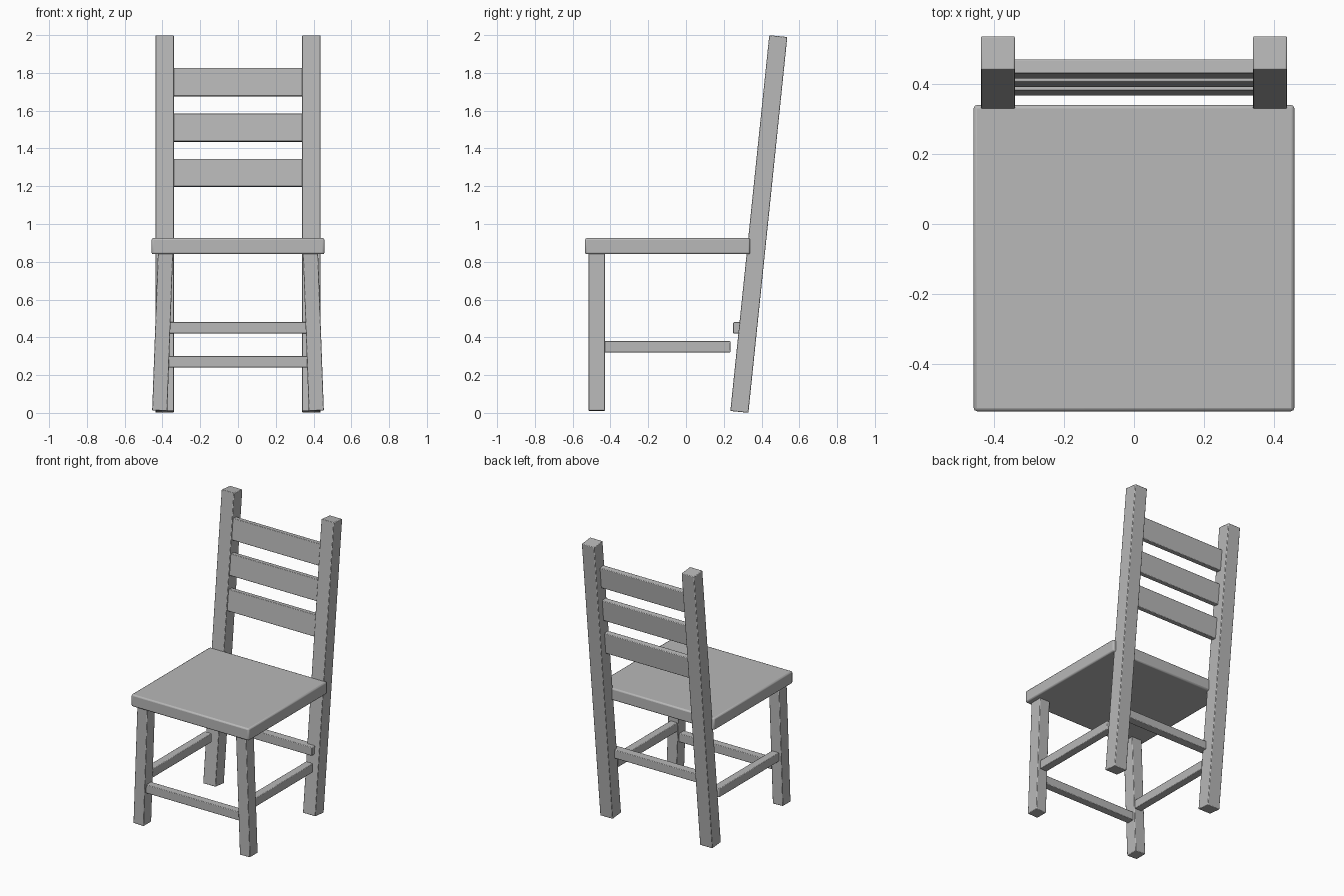
import bpy
import math

if "Cube" in bpy.data.objects:
    bpy.data.objects.remove(bpy.data.objects["Cube"])

wood = bpy.data.materials.new("grey_wood")
wood.diffuse_color = (0.48, 0.48, 0.48, 1.0)
wood.use_nodes = True
wood.node_tree.nodes["Principled BSDF"].inputs["Base Color"].default_value = wood.diffuse_color


def beam(name, centre, size, rot=(0, 0, 0), bevel=0.004):
    """Softly bevelled box."""
    bpy.ops.mesh.primitive_cube_add(size=1, location=centre, rotation=rot)
    ob = bpy.context.object
    ob.name = name
    ob.scale = size
    bpy.ops.object.transform_apply(location=False, rotation=False, scale=True)
    ob.data.materials.append(wood)
    mod = ob.modifiers.new("soft_edges", 'BEVEL')
    mod.width = bevel
    mod.segments = 2
    bpy.ops.object.shade_smooth_by_angle(angle=math.radians(40))
    return ob


LEAN = math.atan(0.1035)      # backward lean of the back posts
SPLAY = math.radians(2.1)     # sideways splay of the front legs


def post_y(z):
    return 0.282 + 0.1035 * z


# Seat board
beam("seat", (0, -0.0975, 0.8825), (0.916, 0.875, 0.085), bevel=0.01)

# Legs, back posts and side stretchers, mirrored left and right
for side, s in (("left", -1), ("right", 1)):
    beam(f"back_post_{side}", (s * 0.3885, post_y(1), 1.0),
         (0.097, 0.096, 2.0), (-LEAN, 0, 0))
    beam(f"front_leg_{side}", (s * 0.399, -0.472, 0.434),
         (0.08, 0.087, 0.845), (0, -s * SPLAY, 0))
    beam(f"side_stretcher_{side}", (s * 0.395, -0.115, 0.35),
         (0.055, 0.70, 0.062))

# Cross stretchers
beam("front_stretcher", (0, -0.472, 0.27), (0.79, 0.055, 0.06))
beam("back_stretcher", (0, 0.28, 0.45), (0.80, 0.06, 0.06))

# Back slats, leaning with the posts
for i, z in enumerate((1.27, 1.51, 1.75)):
    beam(f"back_slat_{i + 1}", (0, post_y(z) - 0.02, z),
         (0.72, 0.04, 0.148), (-LEAN, 0, 0))
